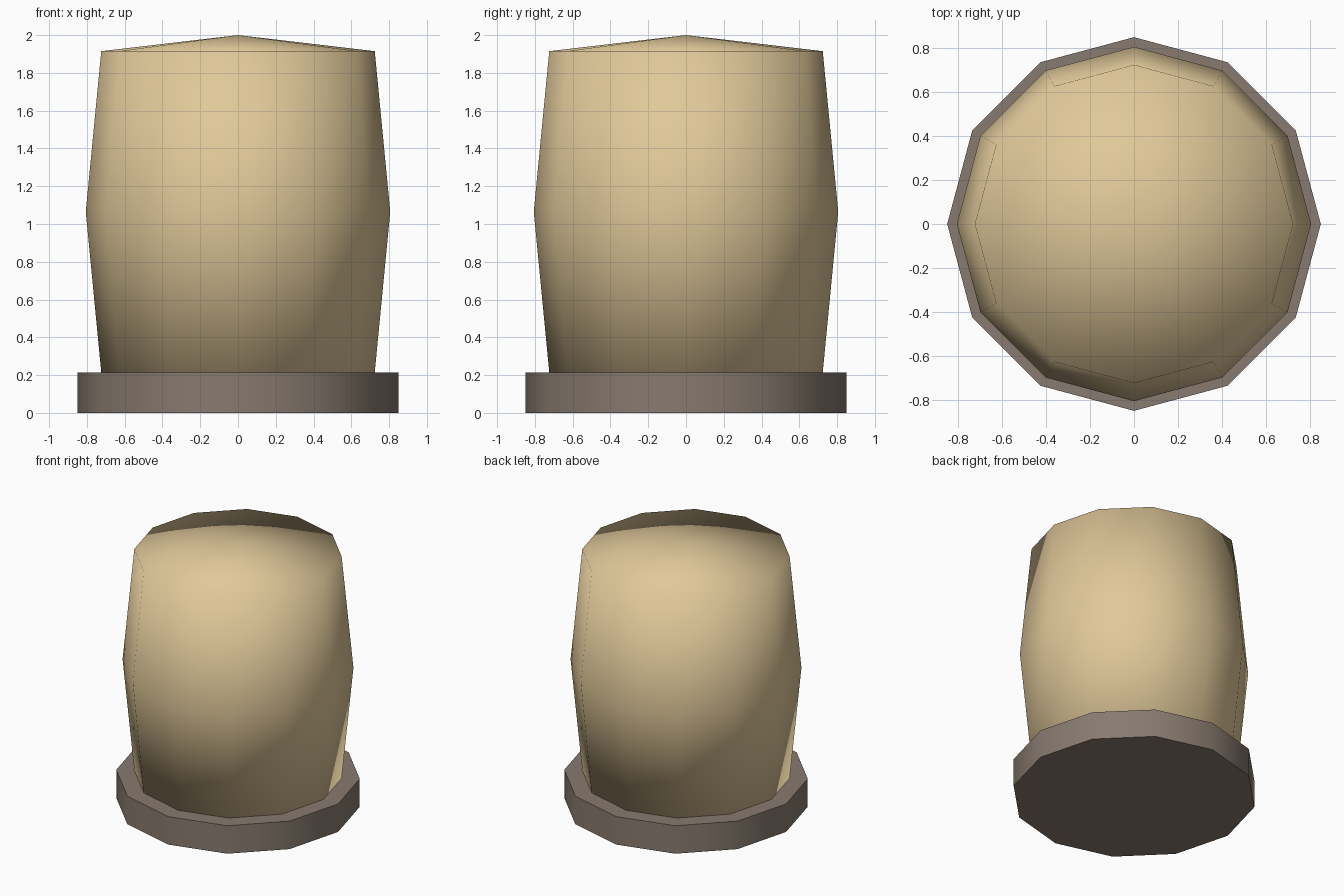
import bpy
import math

SIDES = 12

cube = bpy.data.objects.get("Cube")
if cube:
    bpy.data.objects.remove(cube, do_unlink=True)


def make_material(name, color):
    mat = bpy.data.materials.new(name)
    mat.use_nodes = True
    mat.diffuse_color = (*color, 1)
    mat.node_tree.nodes["Principled BSDF"].inputs["Base Color"].default_value = (*color, 1)
    return mat


def lathe(name, profile, mat, apex=None):
    """Revolve (radius, z) points; close the top flat or with a fan to an apex."""
    verts = [(r * math.cos(math.tau * i / SIDES), r * math.sin(math.tau * i / SIDES), z)
             for r, z in profile for i in range(SIDES)]
    faces = [tuple(reversed(range(SIDES)))]
    for row in range(len(profile) - 1):
        a, b = row * SIDES, (row + 1) * SIDES
        for i in range(SIDES):
            j = (i + 1) % SIDES
            faces.append((a + i, a + j, b + j, b + i))
    top = [(len(profile) - 1) * SIDES + i for i in range(SIDES)]
    if apex is None:
        faces.append(tuple(top))
    else:
        verts.append((0, 0, apex))
        faces += [(top[i], top[(i + 1) % SIDES], len(verts) - 1) for i in range(SIDES)]
    mesh = bpy.data.meshes.new(name)
    mesh.from_pydata(verts, [], faces)
    mesh.materials.append(mat)
    obj = bpy.data.objects.new(name, mesh)
    bpy.context.collection.objects.link(obj)
    return obj


cream = make_material("warm_cream", (0.75, 0.58, 0.32))
brown = make_material("grey_brown", (0.245, 0.197, 0.16))

# Foot ring: crisp rims, softly rounded sides
base = lathe("base", [(0.85, 0), (0.85, 0.215)], brown)
bpy.ops.object.select_all(action="DESELECT")
base.select_set(True)
bpy.context.view_layer.objects.active = base
bpy.ops.object.shade_smooth_by_angle(angle=math.radians(40))

# Bulging body with a shallow pointed top, smooth throughout
body = lathe("body", [(0.724, 0.215), (0.806, 1.065), (0.724, 1.915)], cream, apex=2.0)
body.data.shade_smooth()
